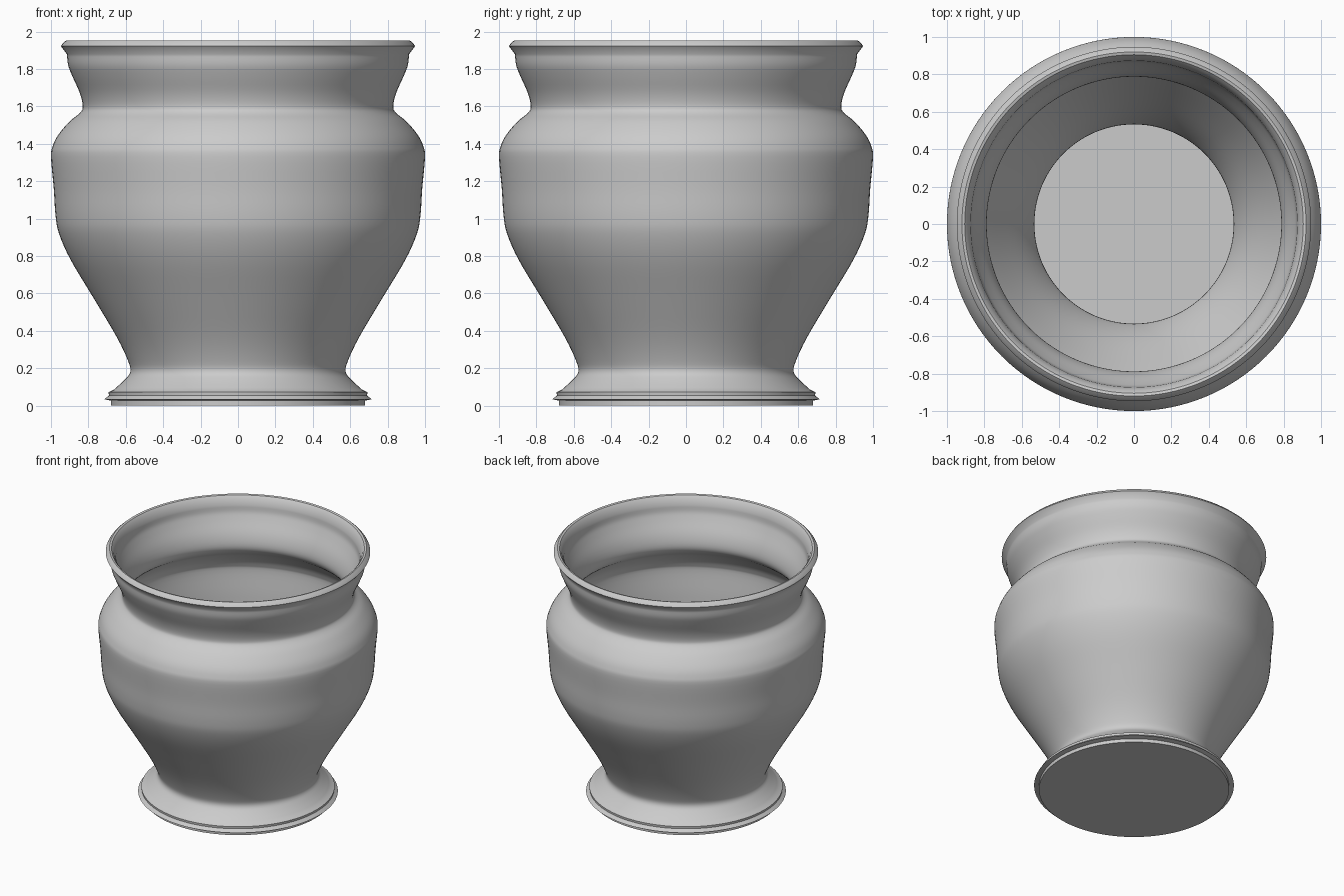
import bpy, bmesh, math
from mathutils import Vector

if "Cube" in bpy.data.objects:
    bpy.data.objects.remove(bpy.data.objects["Cube"])

SEGMENTS = 128
WALL = 0.042


def smooth_path(pts, steps=4):
    """Catmull-Rom curve through the profile points."""
    p = [Vector(q) for q in pts]
    p = [2 * p[0] - p[1]] + p + [2 * p[-1] - p[-2]]
    out = []
    for a, b, c, d in zip(p, p[1:], p[2:], p[3:]):
        for i in range(steps):
            t = i / steps
            out.append(0.5 * (2 * b + (c - a) * t + (2 * a - 5 * b + 4 * c - d) * t**2
                              + (3 * b - a - 3 * c + d) * t**3))
    out.append(p[-2])
    return out


def inset(path, dist):
    """Offset a profile towards the axis."""
    out = []
    for i, q in enumerate(path):
        t = (path[min(i + 1, len(path) - 1)] - path[max(i - 1, 0)]).normalized()
        out.append(q + Vector((-t.y, t.x)) * dist)
    return out


def lathe(name, profile, closed=False):
    """Revolve (radius, z) points around z; open ends are capped."""
    bm = bmesh.new()
    rings = []
    for r, z in profile:
        rings.append([bm.verts.new((r * math.cos(a), r * math.sin(a), z))
                      for a in (2 * math.pi * k / SEGMENTS for k in range(SEGMENTS))])
    pairs = list(zip(rings, rings[1:]))
    if closed:
        pairs.append((rings[-1], rings[0]))
    else:
        bm.faces.new(rings[0])
        bm.faces.new(rings[-1])
    for lo, hi in pairs:
        for k in range(SEGMENTS):
            n = (k + 1) % SEGMENTS
            bm.faces.new((lo[k], lo[n], hi[n], hi[k]))
    bmesh.ops.recalc_face_normals(bm, faces=bm.faces)
    mesh = bpy.data.meshes.new(name)
    bm.to_mesh(mesh)
    bm.free()
    obj = bpy.data.objects.new(name, mesh)
    bpy.context.collection.objects.link(obj)
    bpy.ops.object.select_all(action='DESELECT')
    obj.select_set(True)
    bpy.context.view_layer.objects.active = obj
    bpy.ops.object.shade_smooth_by_angle(angle=math.radians(35))
    return obj


# Pot wall: foot lip, curved body, rolled rim, then back down the inside
body = smooth_path([
    (0.665, 0.085), (0.61, 0.135), (0.576, 0.18), (0.588, 0.24), (0.65, 0.37),
    (0.775, 0.58), (0.895, 0.78), (0.957, 0.92), (0.976, 1.02), (0.985, 1.16),
    (1.0, 1.33), (0.99, 1.39), (0.96, 1.45), (0.90, 1.52), (0.845, 1.565),
    (0.83, 1.60), (0.845, 1.67), (0.885, 1.76), (0.908, 1.82), (0.915, 1.88)])
foot = [(0.67, 0.025), (0.715, 0.034), (0.69, 0.055), (0.692, 0.072)]
rim = [(0.947, 1.922), (0.938, 1.936), (0.92, 1.952), (0.905, 1.948), (0.89, 1.93)]
lathe("pot_wall", foot + body + rim + inset(body, WALL)[::-1], closed=True)

# Thin disc closing the bottom
lathe("base_disc", [(0.68, 0.0), (0.68, 0.03)])
